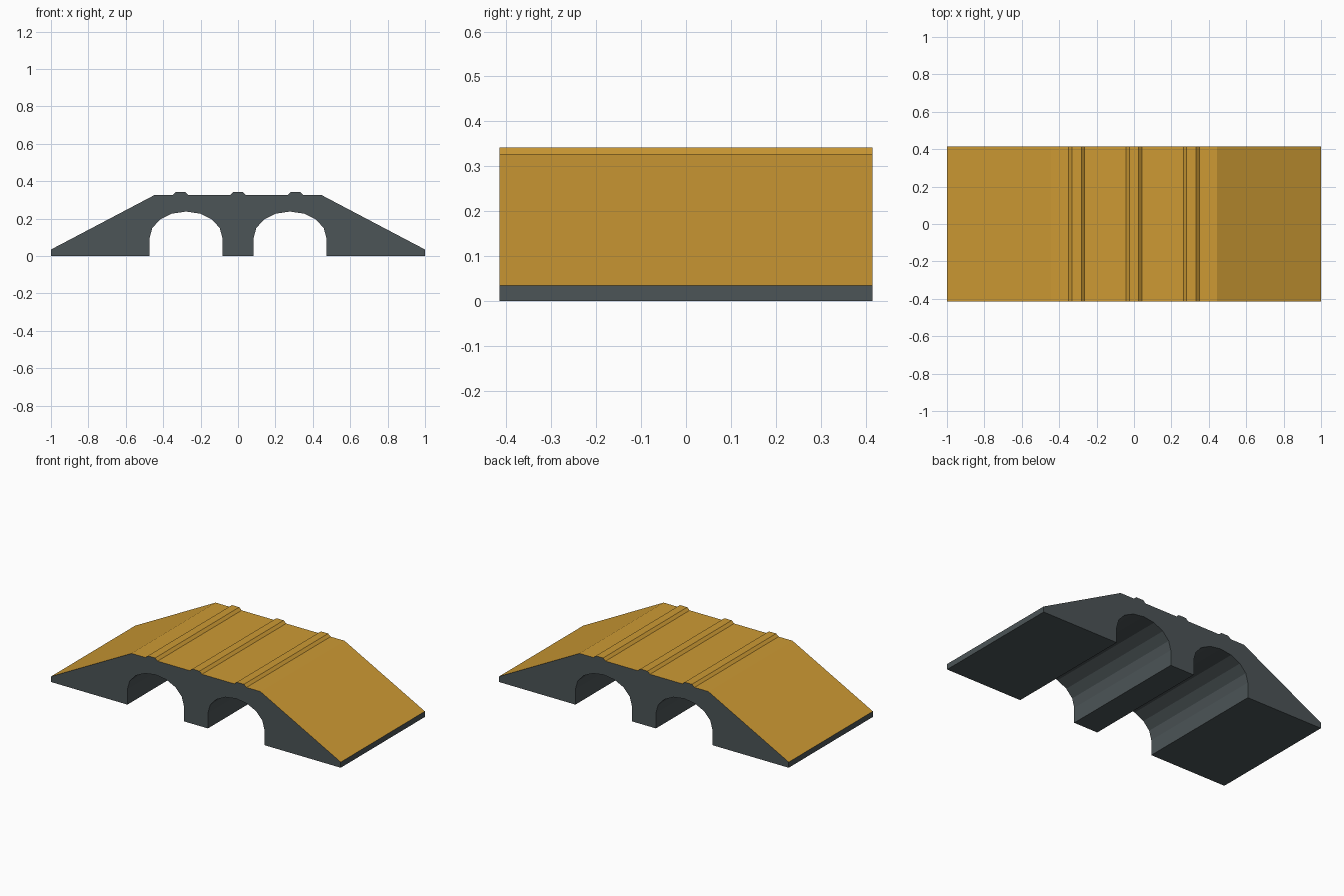
import bpy, bmesh, math

if "Cube" in bpy.data.objects:
    bpy.data.objects.remove(bpy.data.objects["Cube"])

HALF_DEPTH = 0.415
DECK_Z, RIB_Z, TOE_Z = 0.327, 0.342, 0.035
ARCH_X, ARCH_RX, ARCH_RZ, SPRING_Z = 0.278, 0.195, 0.142, 0.096


def material(name, colour):
    m = bpy.data.materials.new(name)
    m.diffuse_color = (*colour, 1)
    m.use_nodes = True
    m.node_tree.nodes["Principled BSDF"].inputs["Base Color"].default_value = m.diffuse_color
    return m


def arch(cx):
    """Opening outline from left foot to right foot, eight segments over the top."""
    pts = [(cx - ARCH_RX, 0)]
    for i in range(9):
        a = math.pi * (1 - i / 8)
        pts.append((cx + ARCH_RX * math.cos(a), SPRING_Z + ARCH_RZ * math.sin(a)))
    return pts + [(cx + ARCH_RX, 0)]


def rib(cx):
    """Low bevelled strip across the deck, listed right to left."""
    return [(cx + 0.042, DECK_Z), (cx + 0.025, RIB_Z),
            (cx - 0.025, RIB_Z), (cx - 0.042, DECK_Z)]


# Side profile: feet and arches, then ramp, deck with ribs, ramp
profile = [(-1, 0)] + arch(-ARCH_X) + arch(ARCH_X) + [(1, 0), (1, TOE_Z), (0.445, DECK_Z)]
for cx in (0.307, 0, -0.307):
    profile += rib(cx)
profile += [(-0.445, DECK_Z), (-1, TOE_Z)]

# Extrude the profile through the full depth
bm = bmesh.new()
side = bm.faces.new([bm.verts.new((x, -HALF_DEPTH, z)) for x, z in profile])
extruded = bmesh.ops.extrude_face_region(bm, geom=[side], use_keep_orig=True)
moved = [v for v in extruded["geom"] if isinstance(v, bmesh.types.BMVert)]
bmesh.ops.translate(bm, verts=moved, vec=(0, 2 * HALF_DEPTH, 0))
bmesh.ops.recalc_face_normals(bm, faces=bm.faces)

# Upward faces carry the road colour, all others the body colour
bm.normal_update()
for f in bm.faces:
    f.material_index = 1 if f.normal.z > 0.1 else 0

mesh = bpy.data.meshes.new("ramp_bridge")
bm.to_mesh(mesh)
bm.free()
mesh.materials.append(material("dark_slate", (0.072, 0.089, 0.095)))
mesh.materials.append(material("ochre_road", (0.61, 0.323, 0.034)))
bpy.context.collection.objects.link(bpy.data.objects.new("ramp_bridge", mesh))
